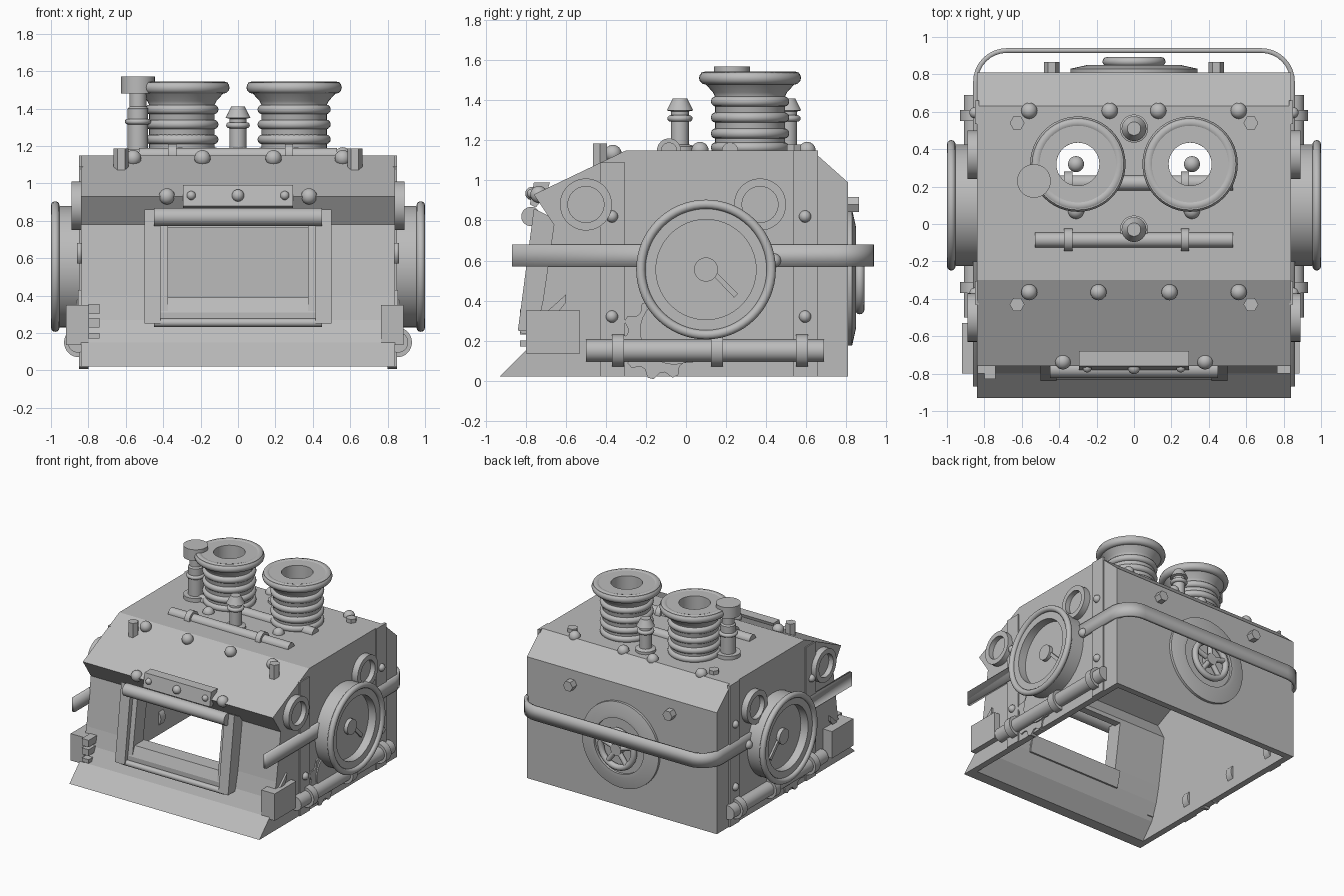
import bpy, bmesh
from math import sin, cos, pi
from mathutils import Vector

cube = bpy.data.objects.get("Cube")
if cube:
    bpy.data.objects.remove(cube)

grey = bpy.data.materials.new("plain_grey")
grey.use_nodes = True
grey.diffuse_color = (0.5, 0.5, 0.5, 1)
grey.node_tree.nodes["Principled BSDF"].inputs["Base Color"].default_value = (0.5, 0.5, 0.5, 1)


def finish(name, bm, smooth=True):
    bmesh.ops.recalc_face_normals(bm, faces=bm.faces)
    mesh = bpy.data.meshes.new(name)
    bm.to_mesh(mesh)
    bm.free()
    mesh.materials.append(grey)
    if smooth:
        mesh.shade_smooth()
        mesh.set_sharp_from_angle(angle=0.6)
    obj = bpy.data.objects.new(name, mesh)
    bpy.context.collection.objects.link(obj)
    return obj


def prism(name, pts, x0, x1):
    """Extrude a (y, z) outline along x."""
    bm = bmesh.new()
    face = bm.faces.new([bm.verts.new((x0, y, z)) for y, z in pts])
    ext = bmesh.ops.extrude_face_region(bm, geom=[face])["geom"]
    bmesh.ops.translate(bm, vec=(x1 - x0, 0, 0), verts=[v for v in ext if isinstance(v, bmesh.types.BMVert)])
    return finish(name, bm, False)


def box(name, x, y, z):
    return prism(name, [(y[0], z[0]), (y[1], z[0]), (y[1], z[1]), (y[0], z[1])], x[0], x[1])


def lathe(name, pts, loc, axis=(0, 0, 1), seg=40, closed=False):
    """Spin a (radius, height) profile about an axis."""
    bm = bmesh.new()
    vs = [bm.verts.new((r, 0, h)) for r, h in pts]
    for a, b in zip(vs, vs[1:] + (vs[:1] if closed else [])):
        if a is not b:
            bm.edges.new((a, b))
    bmesh.ops.spin(bm, geom=bm.verts[:] + bm.edges[:], cent=(0, 0, 0), axis=(0, 0, 1), angle=2 * pi, steps=seg)
    bmesh.ops.remove_doubles(bm, verts=bm.verts, dist=0.0005)
    obj = finish(name, bm)
    obj.rotation_mode = "QUATERNION"
    obj.rotation_quaternion = Vector((0, 0, 1)).rotation_difference(Vector(axis))
    obj.location = loc
    return obj


def rod(name, loc, r, length, axis=(0, 0, 1), seg=32):
    return lathe(name, [(0, 0), (r, 0), (r, length), (0, length)], loc, axis, seg)


def ring(name, loc, major, minor, axis=(0, 0, 1), seg=48):
    arc = [2 * pi * i / 12 for i in range(12)]
    return lathe(name, [(major + minor * cos(a), minor * sin(a)) for a in arc], loc, axis, seg, True)


def ball(name, loc, r):
    bm = bmesh.new()
    bmesh.ops.create_uvsphere(bm, u_segments=20, v_segments=12, radius=r)
    obj = finish(name, bm)
    obj.location = loc


def cut(target, cutter):
    cutter.hide_render = True
    cutter.hide_viewport = True
    mod = target.modifiers.new("cut", "BOOLEAN")
    mod.operation = "DIFFERENCE"
    mod.solver = "EXACT"
    mod.object = cutter


# Hollow body shell, open below
body = prism("body_shell", [(-.93, .02), (-.80, .15), (-.745, .27), (-.715, .4), (-.66, .78), (-.76, .93),
                            (-.3, 1.15), (.63, 1.15), (.81, .99), (.81, .02)], -.84, .84)
cut(body, prism("inside_cutter", [(-.84, -.1), (-.84, .02), (-.74, .14), (-.69, .27), (-.66, .4), (-.6, .79),
                                  (-.67, .92), (-.29, 1.1), (.61, 1.1), (.76, .97), (.76, -.1)], -.79, .79))
cut(body, box("window_cutter", (-.375, .375), (-1, -.5), (.39, .76)))

# Twin funnels with open bores
for side, x in (("left", .3), ("right", -.3)):
    cut(body, rod(side + "_bore_cutter", (x, .32, 1.0), .115, .3))
    lathe(side + "_funnel", [(.115, 1.1), (.175, 1.1), (.175, 1.42), (.185, 1.44), (.23, 1.49), (.25, 1.51),
                             (.245, 1.54), (.115, 1.54)], (x, .32, 0), closed=True)
    ring(side + "_funnel_lip", (x, .32, 1.512), .222, .033)
    for z in (1.165, 1.235, 1.315, 1.395):
        ring(side + "_funnel_rib", (x, .32, z), .17, .026)

# Capped post on the roof
lathe("capped_post", [(0, 1.14), (.09, 1.14), (.09, 1.18), (.055, 1.18), (.055, 1.4), (.045, 1.41), (.045, 1.48),
                      (.09, 1.48), (.09, 1.57), (0, 1.57)], (-.535, .23, 0))
ring("post_collar", (-.535, .23, 1.33), .055, .015)

# Two small valves on the roof
for y in (-.03, .51):
    lathe("roof_valve", [(0, 1.14), (.075, 1.14), (.075, 1.17), (.045, 1.18), (.045, 1.345), (.066, 1.35),
                         (.036, 1.41), (0, 1.41)], (0, y, 0))
    ring("valve_collar", (0, y, 1.31), .047, .016)

# Roof pipes with clamps
for y in (-.085, .22):
    rod("roof_pipe", (-.53, y, 1.15), .04, 1.06, (1, 0, 0))
    for x in (-.375, .25):
        rod("roof_pipe_clamp", (x, y, 1.15), .06, .045, (1, 0, 0))

for sx, side in ((1, "left"), (-1, "right")):
    out = (sx, 0, 0)

    # Roof rivets and hex bolts
    for x, y, z in ((.56, -.365, 1.135), (.19, -.365, 1.135), (.56, .605, 1.15), (.13, .605, 1.15),
                    (.31, .07, 1.15), (.31, .32, 1.15), (.38, -.735, .93)):
        ball(side + "_rivet", (sx * x, y, z), .043)
    for y, z in ((-.43, 1.07), (.54, 1.12)):
        rod(side + "_hex_bolt", (sx * .625, y, z), .04, .115 if y < 0 else .06, seg=6)
    rod(side + "_back_bolt", (sx * .44, .8, .88), .042, .065, (0, 1, 0), 6)

    # Large round gauge
    hub = (sx * .83, .1, .555)
    lathe(side + "_gauge", [(0, 0), (.325, 0), (.325, .145), (.25, .145), (.25, .08), (0, .08)], hub, out, 64)
    ring(side + "_gauge_rim", (sx * .977, .1, .555), .326, .023, out, 64)
    rod(side + "_gauge_hub", hub, .06, .11, out)
    prism(side + "_gauge_needle", [(.13, .53), (.145, .55), (.26, .435), (.24, .415)], sx * .9, sx * .925)

    # Small portholes
    for y in (-.5, .37):
        lathe(side + "_porthole", [(0, 0), (.13, 0), (.13, .055), (.09, .055), (.09, .015), (0, .015)],
              (sx * .835, y, .88), out)

    # Vertical bands with rivets
    for y in (-.43, .535):
        top = 1.09 if y < 0 else 1.15
        box(side + "_band", (sx * .83, sx * .85), (y, y + .125), (.02, top))
        for z in (.32, .82):
            ball(side + "_band_rivet", (sx * .85, y + .06, z), .03)
    ball(side + "_side_rivet", (sx * .855, .44, .6), .035)

    # Lower pipe with clamps
    rod(side + "_side_pipe", (sx * .855, -.5, .15), .055, 1.19, (0, 1, 0))
    for y in (-.37, .125, .55):
        rod(side + "_side_pipe_clamp", (sx * .85, y, .15), .08, .06, (0, 1, 0))

    # Cogwheel behind the pipe
    teeth = [(.2 if i % 4 < 2 else .165, 2 * pi * i / 40) for i in range(40)]
    prism(side + "_cogwheel", [(-.13 + r * cos(a), .205 + r * sin(a)) for r, a in teeth], sx * .8, sx * .85)
    rod(side + "_cog_disc", (sx * .84, -.06, .25), .17, .02, out)

    # Corner box, small hook and window post
    inner, outer = ((.765, .885) if sx > 0 else (.8, .92))
    box(side + "_corner_box", (sx * inner, sx * outer), (-.8, -.53), (.135, .35))
    prism(side + "_hook", [(-.7, .34), (-.6, .43), (-.6, .39), (-.64, .34)], sx * .83, sx * .855)
    prism(side + "_window_post", [(-.84, .25), (-.76, .86), (-.64, .8), (-.7, .25)], sx * .415, sx * .5)
    prism(side + "_window_rail", [(-.8, .3), (-.73, .78), (-.62, .78), (-.68, .3)], sx * .375, sx * .42)

# Window sill, rollers and brow plate
prism("window_sill", [(-.8, .26), (-.8, .31), (-.77, .39), (-.65, .39), (-.68, .26)], -.415, .415)
rod("top_roller", (-.45, -.775, .82), .048, .9, (1, 0, 0))
rod("bottom_roller", (-.45, -.81, .255), .022, .9, (1, 0, 0))
prism("brow_plate", [(-.75, .865), (-.78, .88), (-.76, .99), (-.68, .99), (-.7, .93)], -.295, .295)
for x, r in ((-.25, .024), (0, .033), (.25, .024)):
    ball("brow_plate_rivet", (x, -.77, .935), r)

# Stacked tabs on the front
for z, h in ((.17, .03), (.23, .05), (.3, .055)):
    box("front_tab", (-.8, -.74), (-.83, -.72), (z, z + h))

# Strap wrapped round the back
path = [(.86, -.87)] + [(.68 + .18 * cos(a * pi / 16), .76 + .18 * sin(a * pi / 16)) for a in range(9)]
path += [(-x, y) for x, y in reversed(path)]
bm = bmesh.new()
rows = [[bm.verts.new((x, y, z)) for z in (.57, .68)] for x, y in path]
for a, b in zip(rows, rows[1:]):
    bm.faces.new((a[0], b[0], b[1], a[1]))
strap = finish("wrap_strap", bm)
thick = strap.modifiers.new("thickness", "SOLIDIFY")
thick.thickness = .025
thick.offset = -1 if strap.data.polygons[0].normal.x > 0 else 1

# Round hatch and handwheel on the back
back = (0, 1, 0)
lathe("back_hatch", [(0, 0), (.34, 0), (.34, .03), (.25, .05), (.22, .05), (.22, .03), (0, .03)], (0, .8, .515), back, 64)
ring("handwheel", (0, .868, .5), .145, .024, back)
rod("handwheel_hub", (0, .8, .5), .045, .09, back)
for k in range(5):
    a = 2 * pi * k / 5 + pi / 2
    rod("handwheel_spoke", (0, .868, .5), .02, .145, (cos(a), 0, sin(a)), 12)
